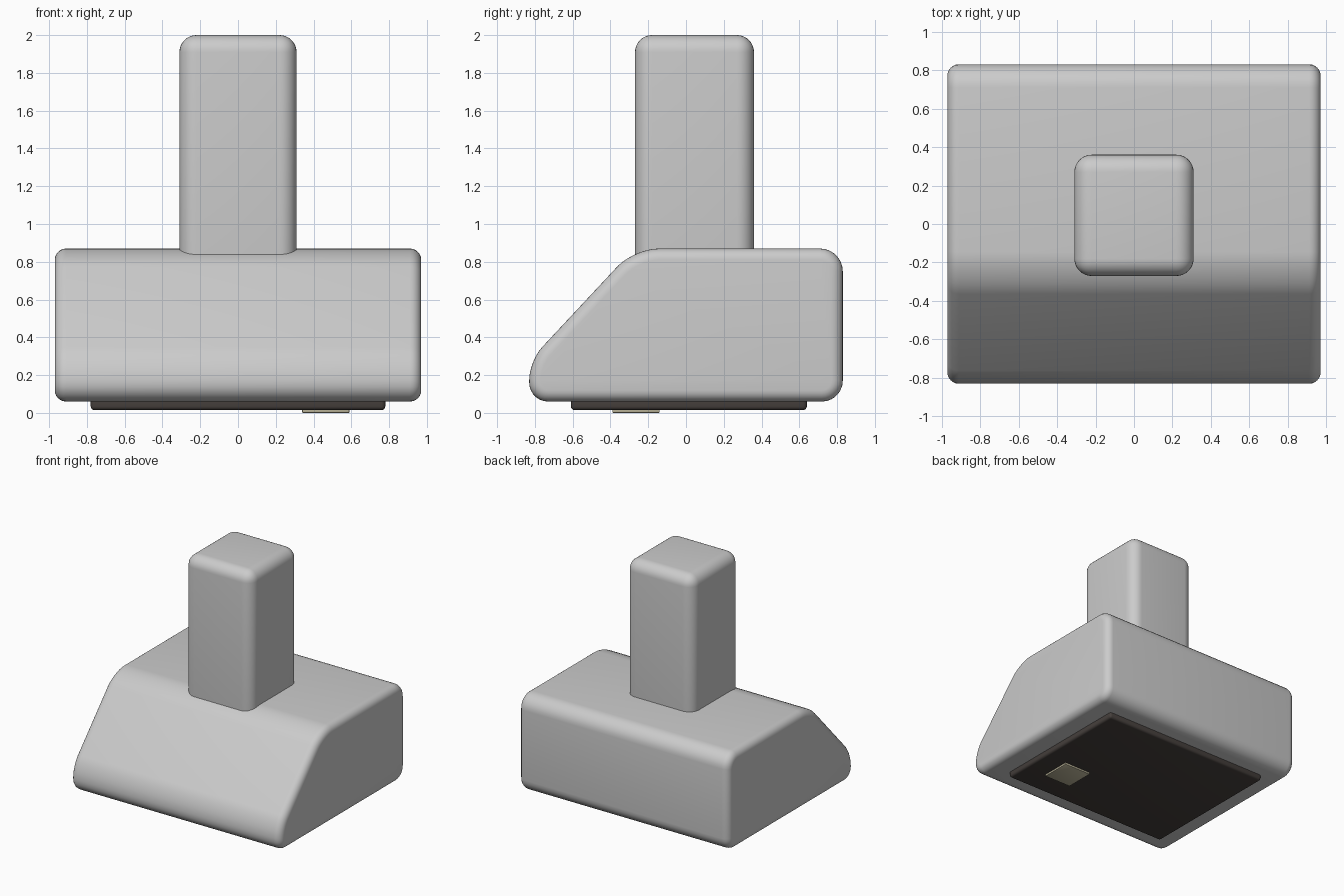
import bpy, bmesh
from math import radians
from mathutils import Vector, Matrix, geometry

if "Cube" in bpy.data.objects:
    bpy.data.objects.remove(bpy.data.objects["Cube"])


def material(name, color):
    m = bpy.data.materials.new(name)
    m.diffuse_color = (*color, 1)
    m.use_nodes = True
    m.node_tree.nodes["Principled BSDF"].inputs["Base Color"].default_value = m.diffuse_color
    return m


def finish(bm, name, mat=None):
    bmesh.ops.recalc_face_normals(bm, faces=bm.faces)
    mesh = bpy.data.meshes.new(name)
    bm.to_mesh(mesh)
    bm.free()
    ob = bpy.data.objects.new(name, mesh)
    bpy.context.collection.objects.link(ob)
    if mat:
        mesh.materials.append(mat)
    bpy.ops.object.select_all(action='DESELECT')
    ob.select_set(True)
    bpy.context.view_layer.objects.active = ob
    bpy.ops.object.shade_smooth_by_angle(angle=radians(35))
    return ob


def rounded_box(name, lo, hi, radius, segments=6, mat=None):
    lo, hi = Vector(lo), Vector(hi)
    bm = bmesh.new()
    bmesh.ops.create_cube(bm, size=1, matrix=Matrix.Translation((lo + hi) / 2)
                          @ Matrix.Diagonal((*(hi - lo), 1)))
    bmesh.ops.bevel(bm, geom=bm.edges[:], offset=radius, segments=segments,
                    profile=0.5, affect='EDGES')
    return finish(bm, name, mat)


def rounded_profile(corners, steps=8):
    # Each corner is (y, z, tangent length); cubic handles approximate an arc
    pts = []
    for i, (y, z, t) in enumerate(corners):
        c = Vector((0, y, z))
        a = (Vector((0, *corners[i - 1][:2])) - c).normalized()
        b = (Vector((0, *corners[(i + 1) % len(corners)][:2])) - c).normalized()
        p, q = c + a * t, c + b * t
        pts += geometry.interpolate_bezier(p, p.lerp(c, 0.55), q.lerp(c, 0.55), q, steps)
    return pts


# Body: wedge profile extruded across x, with rounded side rims
profile = rounded_profile([(-0.83, 0.06, 0.10), (0.83, 0.06, 0.11), (0.83, 0.87, 0.12),
                           (-0.275, 0.87, 0.13), (-0.83, 0.275, 0.10)])
bm = bmesh.new()
face = bm.faces.new([bm.verts.new(p + Vector((-0.97, 0, 0))) for p in profile])
ext = bmesh.ops.extrude_face_region(bm, geom=[face], use_keep_orig=True)
bmesh.ops.translate(bm, vec=(1.94, 0, 0),
                    verts=[v for v in ext['geom'] if isinstance(v, bmesh.types.BMVert)])
bmesh.ops.recalc_face_normals(bm, faces=bm.faces)
rims = [e for e in bm.edges if abs(e.verts[0].co.x - e.verts[1].co.x) < 0.01]
bmesh.ops.bevel(bm, geom=rims, offset=0.06, segments=6, profile=0.5, affect='EDGES')
finish(bm, "body")

# Upright post
rounded_box("post", (-0.31, -0.27, 0.65), (0.31, 0.36, 2.0), 0.09, 8)

# Dark base plate and small sensor pad underneath
rounded_box("base_plate", (-0.78, -0.61, 0.015), (0.78, 0.64, 0.09), 0.02, 4,
            material("dark_brown", (0.06, 0.05, 0.045)))
rounded_box("underside_pad", (0.34, -0.39, 0.0), (0.59, -0.14, 0.03), 0.004, 2,
            material("pale_olive", (0.5, 0.46, 0.32)))
